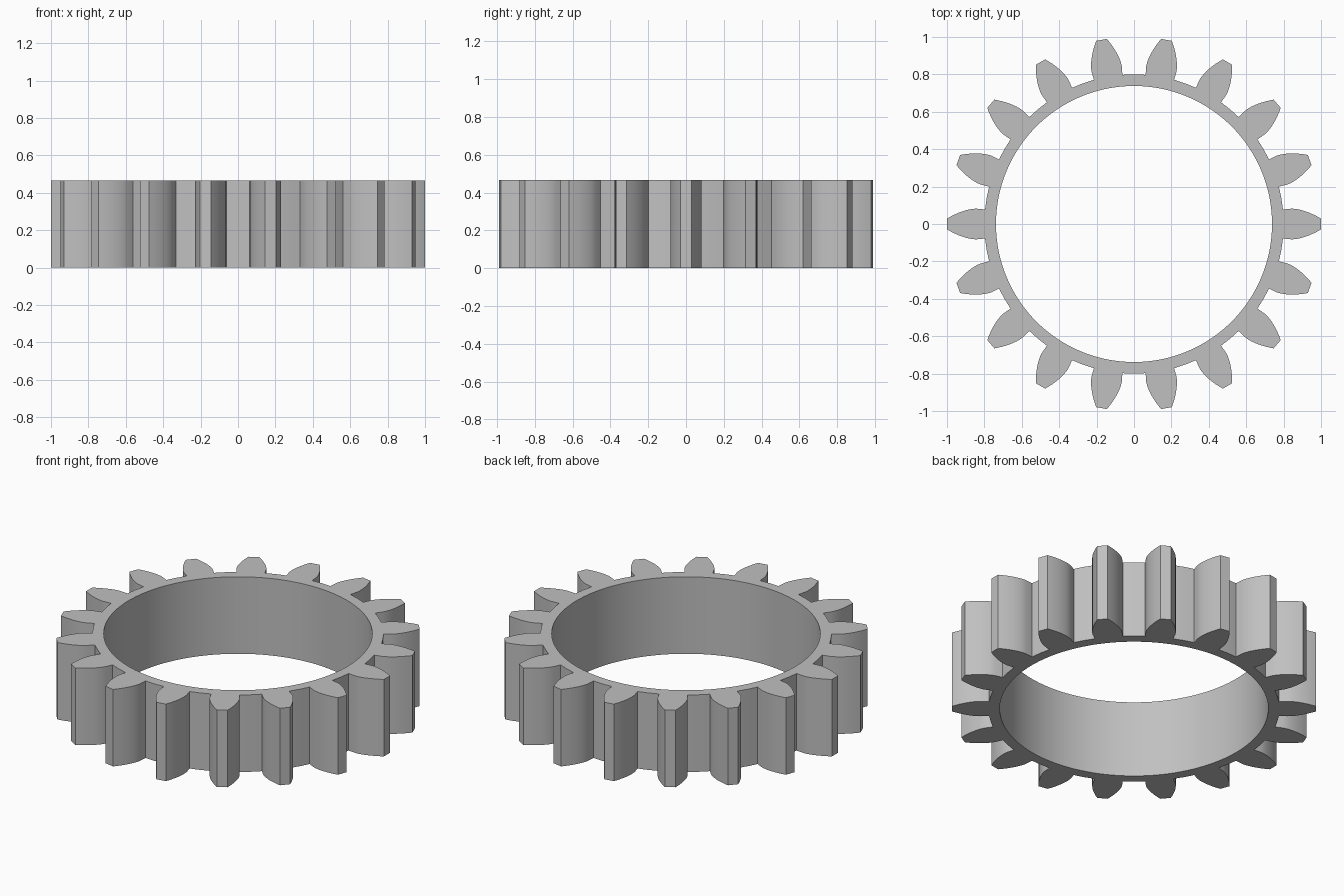
import bpy
import bmesh
from math import acos, cos, pi, radians, sin, tan

TEETH = 18
HEIGHT = 0.467
BORE, ROOT, PITCH, TIP = 0.738, 0.8, 0.9, 1.0
BASE = PITCH * cos(radians(20))   # base circle of the involute flanks
BACKLASH = 0.005

cube = bpy.data.objects.get("Cube")
if cube:
    bpy.data.objects.remove(cube, do_unlink=True)


def involute(radius):
    a = acos(min(1.0, BASE / radius))
    return tan(a) - a


def half_angle(radius):
    """Half the angular width of a tooth at a radius; radial below the base circle."""
    return pi / (2 * TEETH) + involute(PITCH) - involute(max(radius, BASE)) - BACKLASH


def polar(radius, angle):
    return (radius * cos(angle), radius * sin(angle), 0)


def add_loop(bm, points):
    verts = [bm.verts.new(p) for p in points]
    return [bm.edges.new((v, verts[i - 1])) for i, v in enumerate(verts)]


# Outline of the toothed rim, one tooth at a time
steps = 8
flank = [ROOT] + [BASE + (TIP - BASE) * i / steps for i in range(steps + 1)]
outline = []
for t in range(TEETH):
    centre = 2 * pi * t / TEETH
    outline += [polar(r, centre - half_angle(r)) for r in flank]
    outline += [polar(r, centre + half_angle(r)) for r in reversed(flank)]
    outline.append(polar(ROOT, centre + pi / TEETH))   # middle of the root land

# Round bore
segments = TEETH * 8
bore = [polar(BORE, 2 * pi * i / segments) for i in range(segments)]

# Fill between the outlines and extrude to full height
bm = bmesh.new()
edges = add_loop(bm, outline) + add_loop(bm, bore)
bmesh.ops.triangle_fill(bm, edges=edges, use_beauty=True, normal=(0, 0, 1))
result = bmesh.ops.extrude_face_region(bm, geom=bm.faces[:], use_keep_orig=True)
top = [g for g in result["geom"] if isinstance(g, bmesh.types.BMVert)]
bmesh.ops.translate(bm, verts=top, vec=(0, 0, HEIGHT))
bmesh.ops.recalc_face_normals(bm, faces=bm.faces[:])
mesh = bpy.data.meshes.new("gear_ring")
bm.to_mesh(mesh)
bm.free()

gear = bpy.data.objects.new("gear_ring", mesh)
bpy.context.collection.objects.link(gear)

# Plain grey metal
grey = bpy.data.materials.new("light_grey")
grey.use_nodes = True
colour = (0.53, 0.53, 0.53, 1)
grey.diffuse_color = colour
grey.node_tree.nodes["Principled BSDF"].inputs["Base Color"].default_value = colour
mesh.materials.append(grey)

# Smooth flanks and bore, sharp corners
bpy.ops.object.select_all(action="DESELECT")
gear.select_set(True)
bpy.context.view_layer.objects.active = gear
bpy.ops.object.shade_smooth_by_angle(angle=radians(25))
